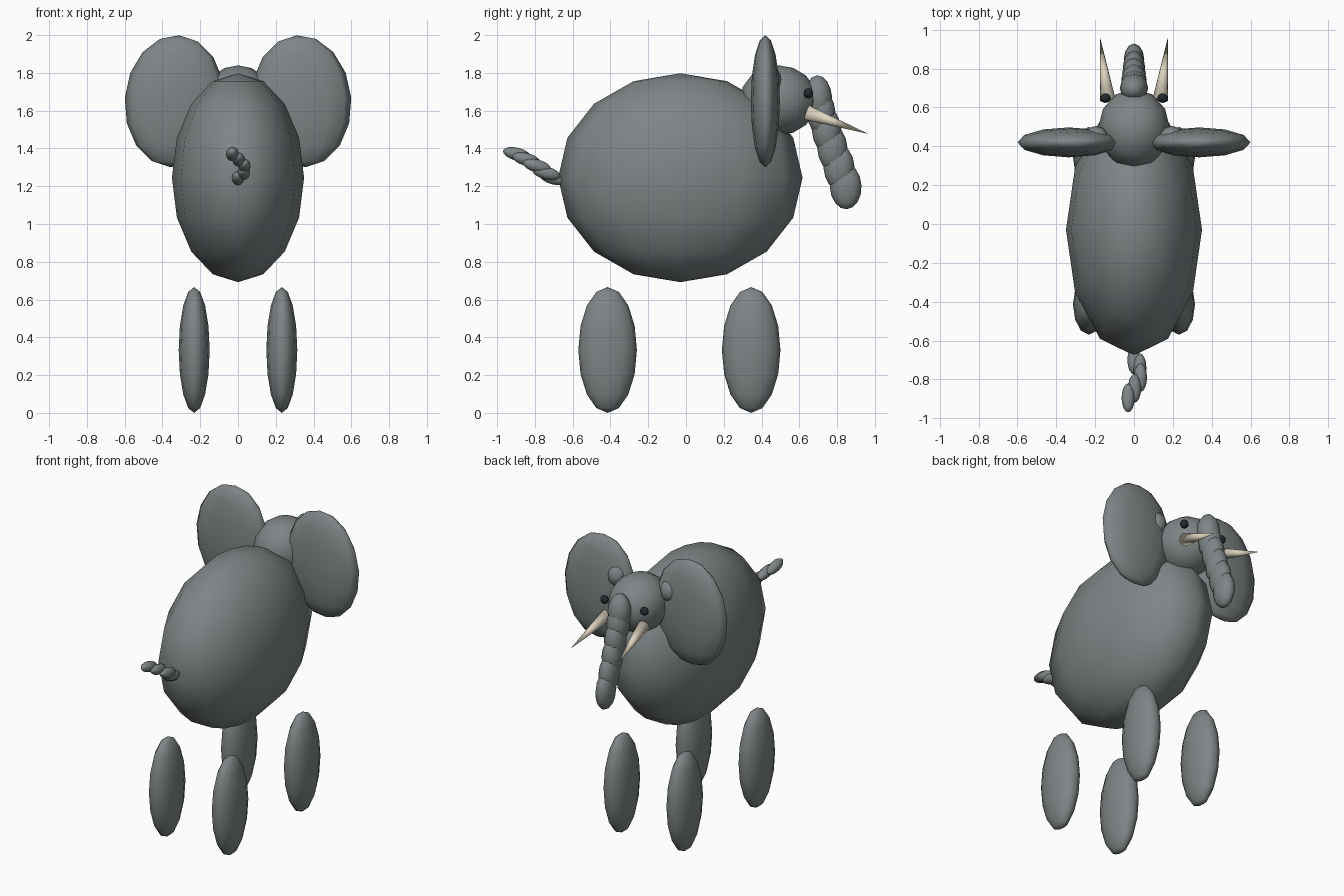
import bpy
import bmesh
from math import radians
from mathutils import Vector, Matrix, Euler

cube = bpy.data.objects.get("Cube")
if cube:
    bpy.data.objects.remove(cube, do_unlink=True)


def material(name, rgb):
    mat = bpy.data.materials.new(name)
    mat.use_nodes = True
    mat.diffuse_color = (*rgb, 1)
    bsdf = mat.node_tree.nodes["Principled BSDF"]
    bsdf.inputs["Base Color"].default_value = (*rgb, 1)
    bsdf.inputs["Roughness"].default_value = 0.7
    return mat


GREY = material("grey skin", (0.21, 0.235, 0.24))
IVORY = material("ivory", (0.72, 0.66, 0.52))
DARK = material("dark eye", (0.015, 0.022, 0.026))


def finish(name, bm, mat):
    for face in bm.faces:
        face.smooth = True
    mesh = bpy.data.meshes.new(name)
    bm.to_mesh(mesh)
    bm.free()
    mesh.materials.append(mat)
    obj = bpy.data.objects.new(name, mesh)
    bpy.context.collection.objects.link(obj)
    return obj


def ellipsoid(name, centre, radii, mat=GREY, tilt=(0, 0, 0)):
    bm = bmesh.new()
    bmesh.ops.create_uvsphere(bm, u_segments=12, v_segments=8, radius=1)
    turn = Euler([radians(a) for a in tilt]).to_matrix().to_4x4()
    bm.transform(Matrix.Translation(centre) @ turn @ Matrix.Diagonal((*radii, 1)))
    return finish(name, bm, mat)


def spike(name, base, tip, radius, mat):
    base, tip = Vector(base), Vector(tip)
    axis = tip - base
    bm = bmesh.new()
    bmesh.ops.create_cone(bm, cap_ends=True, segments=12, radius1=radius,
                          radius2=0, depth=axis.length)
    turn = axis.to_track_quat('Z', 'Y').to_matrix().to_4x4()
    bm.transform(Matrix.Translation((base + tip) / 2) @ turn)
    finish(name, bm, mat)
    bpy.context.view_layer.objects.active = bpy.data.objects[name]


# Body and head
ellipsoid("body", (0, -0.03, 1.245), (0.35, 0.647, 0.553))
ellipsoid("head", (0, 0.49, 1.655), (0.185, 0.205, 0.185))

# Paired parts
for side, s in (("left", 1), ("right", -1)):
    ellipsoid(f"{side}_ear", (s * 0.335, 0.42, 1.65), (0.265, 0.077, 0.35),
              tilt=(0, -4 * s, 0))
    ellipsoid(f"{side}_ear_root", (s * 0.195, 0.435, 1.765), (0.065, 0.07, 0.075))
    ellipsoid(f"{side}_eye", (s * 0.147, 0.648, 1.692), (0.027, 0.025, 0.027), DARK)
    spike(f"{side}_tusk", (s * 0.135, 0.64, 1.59), (s * 0.176, 0.965, 1.477), 0.04, IVORY)
    for end, y in (("trunk_end", 0.345), ("tail_end", -0.415)):
        ellipsoid(f"{side}_leg_{end}", (s * 0.232, y, 0.333), (0.082, 0.155, 0.333))

# Trunk of overlapping beads
trunk = [(0.70, 1.665), (0.715, 1.59), (0.745, 1.495),
         (0.775, 1.40), (0.81, 1.30), (0.845, 1.2)]
for i, (y, z) in enumerate(trunk):
    ellipsoid(f"trunk_bead_{i + 1}", (0, y, z),
              (0.073 - 0.004 * i, 0.074 + 0.002 * i, 0.122), tilt=(3, 0, 0))

# Tail of overlapping beads
tail = [(0, -0.7, 1.243), (0.03, -0.74, 1.27), (0.033, -0.79, 1.308),
        (0.003, -0.845, 1.342), (-0.03, -0.895, 1.37)]
for i, centre in enumerate(tail):
    ellipsoid(f"tail_bead_{i + 1}", centre, (0.034, 0.034, 0.076), tilt=(76, 0, 0))
